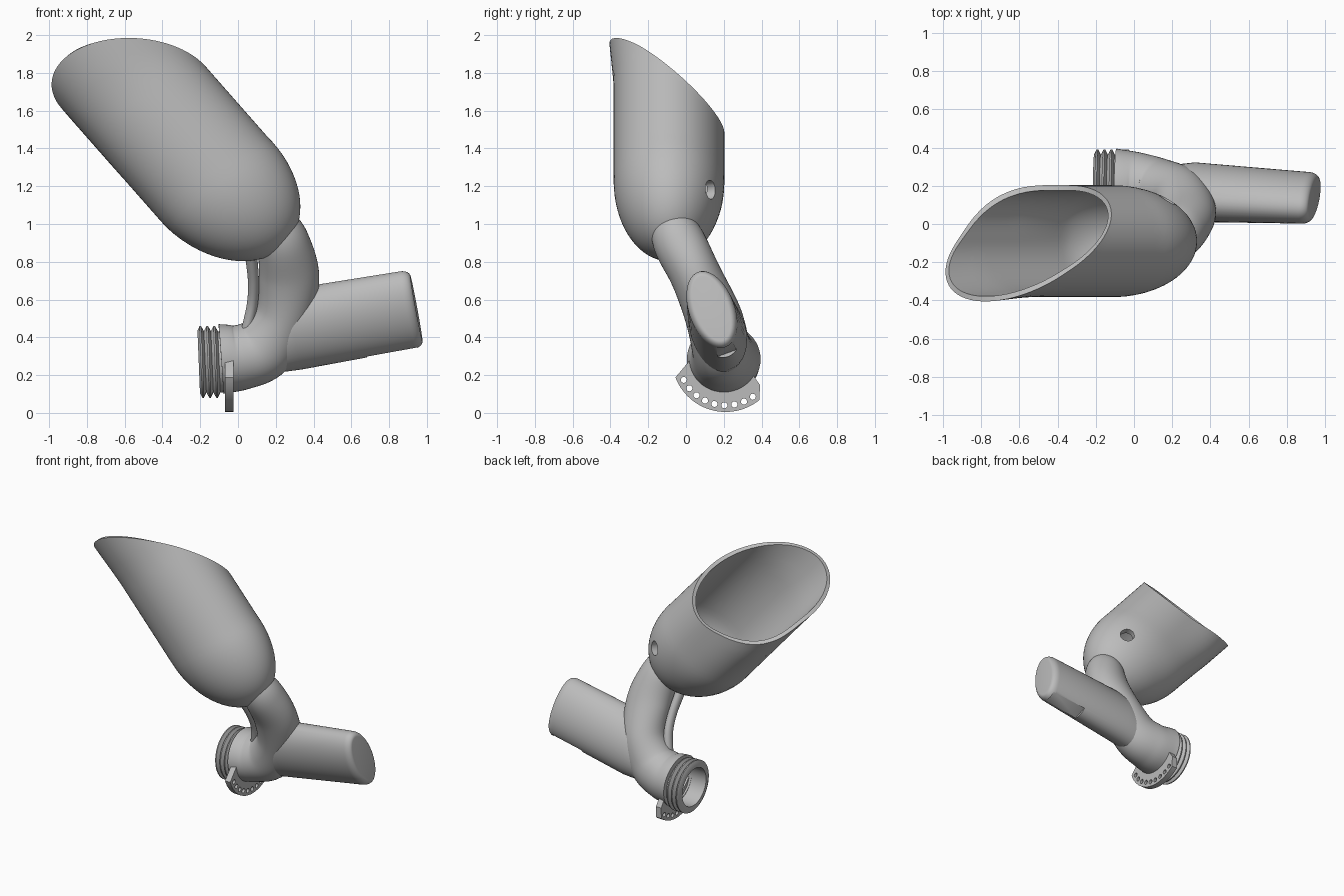
import bpy, bmesh, math
from mathutils import Vector

cube = bpy.data.objects.get("Cube")
if cube:
    bpy.data.objects.remove(cube, do_unlink=True)

grey = bpy.data.materials.new("plain_grey")
grey.use_nodes = True
grey.diffuse_color = (0.5, 0.5, 0.5, 1)
grey.node_tree.nodes["Principled BSDF"].inputs["Base Color"].default_value = grey.diffuse_color


def make(name, bm):
    bmesh.ops.recalc_face_normals(bm, faces=bm.faces)
    mesh = bpy.data.meshes.new(name)
    bm.to_mesh(mesh)
    bm.free()
    mesh.materials.append(grey)
    ob = bpy.data.objects.new(name, mesh)
    bpy.context.collection.objects.link(ob)
    return ob


def loft(name, rings, caps=True):
    """Skin rings of points; without caps the last ring joins the first."""
    bm = bmesh.new()
    rows = [[bm.verts.new(p) for p in ring] for ring in rings]
    n = len(rows[0])
    pairs = list(zip(rows, rows[1:]))
    if caps:
        bm.faces.new(rows[0])
        bm.faces.new(rows[-1])
    else:
        pairs.append((rows[-1], rows[0]))
    for lo, hi in pairs:
        for i in range(n):
            j = (i + 1) % n
            bm.faces.new((lo[i], lo[j], hi[j], hi[i]))
    return make(name, bm)


def angles(n):
    return [2 * math.pi * i / n for i in range(n)]


def ellipse(c, u, v, ru, rv, n=48):
    return [c + u * ru * math.cos(a) + v * rv * math.sin(a) for a in angles(n)]


def smooth_path(keys, steps=8):
    """Catmull-Rom interpolation of tuples."""
    keys = [Vector(k) for k in keys]
    ext = [2 * keys[0] - keys[1]] + keys + [2 * keys[-1] - keys[-2]]
    out = []
    for a, b, c, d in zip(ext, ext[1:], ext[2:], ext[3:]):
        for i in range(steps):
            t = i / steps
            out.append(0.5 * (2 * b + (c - a) * t + (2 * a - 5 * b + 4 * c - d) * t**2
                              + (3 * b - a - 3 * c + d) * t**3))
    return out + [keys[-1]]


def sweep(name, keys, n=48):
    """Sweep an ellipse along keys of (x, y, z, depth radius, side radius)."""
    pts = smooth_path(keys)
    rings = []
    for i, p in enumerate(pts):
        t = Vector((pts[min(i + 1, len(pts) - 1)] - pts[max(i - 1, 0)])[:3]).normalized()
        u = Vector((0, 1, 0))
        u = (u - t * u.dot(t)).normalized()
        rings.append(ellipse(Vector(p[:3]), u, t.cross(u), p[3], p[4], n))
    return loft(name, rings)


def rod(name, start, end, r, n=32):
    start, end = Vector(start), Vector(end)
    t = (end - start).normalized()
    u = t.orthogonal().normalized()
    return loft(name, [ellipse(c, u, t.cross(u), r, r, n) for c in (start, end)])


def cut(ob, cutter):
    mod = ob.modifiers.new("cut", 'BOOLEAN')
    mod.operation = 'DIFFERENCE'
    mod.solver = 'EXACT'
    mod.object = cutter
    bpy.context.view_layer.objects.active = ob
    bpy.ops.object.modifier_apply(modifier=mod.name)
    bpy.data.objects.remove(cutter, do_unlink=True)


# Open cup with a slanted rim, along a leaning axis
AXIS = Vector((-0.66, 0, 0.75))
SIDE = Vector((0.75, 0, 0.66))
BACK = Vector((0, 1, 0))


def cup_point(s, a, wall=0.0):
    floor = 0.5 + 6 * wall
    q = min(1, max(0, (s - floor) / (1 - floor)))
    k = math.sqrt(1 - (1 - q) ** 2)
    # the back corner away from the neck grows squarer towards the rim
    if math.pi / 2 < a < math.pi:
        k *= 1 + 0.15 * min(1, max(0, (s - 0.8) / 0.6)) * math.sin(2 * a) ** 2
    w = 0.724 + 0.035 * (1 - q) + (0.36 - wall) * k * math.cos(a)
    y = -0.09 - 0.08 * max(0, s - 1.7) + (0.293 - wall) * k * math.sin(a)
    return AXIS * s + SIDE * w + BACK * y


def cup_ring(t, wall=0.0):
    base = 0.501 + 6 * wall
    ring = []
    for a in angles(72):
        rim = 1.66 + 0.358 * math.cos(a - math.radians(242))
        ring.append(cup_point(base + (rim - base) * t, a, wall))
    return ring


levels = [(i / 28) ** 2 for i in range(29)]
cup = loft("cup", [cup_ring(t) for t in levels] + [cup_ring(t, 0.027) for t in reversed(levels)])
hole = cup_point(0.775, math.radians(58))
out = (SIDE * 0.4 + BACK * 0.9 - AXIS * 0.15).normalized()
cut(cup, rod("hole_cutter", hole - out * 0.12, hole + out * 0.1, 0.05))

# Bent neck from the socket up to the cup
neck = sweep("neck", [
    (-0.09, 0.2, 0.285, 0.195, 0.185),
    (0.02, 0.2, 0.295, 0.175, 0.172),
    (0.14, 0.185, 0.35, 0.155, 0.17),
    (0.24, 0.145, 0.51, 0.15, 0.152),
    (0.27, 0.055, 0.72, 0.135, 0.16),
    (0.24, -0.035, 0.9, 0.138, 0.14),
    (0.2, -0.08, 1.0, 0.115, 0.115)])
cut(neck, rod("bore_cutter", (-0.3, 0.2, 0.27), (0.06, 0.2, 0.28), 0.14, 48))

# Threaded socket with three ridges
profile = [(-0.06, 0.14), (-0.06, 0.16)]
for i in range(3):
    x = -0.1 - 0.037 * i
    profile += [(x, 0.162), (x - 0.014, 0.19), (x - 0.022, 0.19)]
profile += [(-0.208, 0.165), (-0.208, 0.14)]
thread = loft("threaded_socket", [
    [Vector((x - 0.04 * r * math.sin(a), 0.2 + r * math.cos(a), 0.27 + r * math.sin(a)))
     for a in angles(64)] for x, r in profile], caps=False)

# Slanted oval handle, tapering into the neck, with a rounded end
along = Vector((1, -0.05, 0.17)).normalized()
tall = Vector((0, -0.34, 0.94))
tall = (tall - along * tall.dot(along)).normalized()
wide = along.cross(tall)
start, end = Vector((0.3, 0.167, 0.442)), Vector((0.94, 0.135, 0.552))
rings = [ellipse(Vector((0.12, 0.18, 0.34)), tall, wide, 0.14, 0.12),
         ellipse(start, tall, wide, 0.223, 0.145)]
for i in range(9):
    a = math.pi / 2 * i / 8
    inset = 0.035 * (1 - math.cos(a))
    rings.append(ellipse(end + along * (0.05 * math.sin(a) - 0.045),
                         tall, wide, 0.217 - inset, 0.121 - inset))
handle = loft("handle", rings)

# Shallow flat along the underside of the handle
mid = start.lerp(end, 0.54) - tall * 0.25
notch = loft("notch_cutter", [
    [c + tall * h + wide * w for h, w in ((-0.05, -0.1), (0.05, -0.1), (0.05, 0.1), (-0.05, 0.1))]
    for c in (mid, mid + along * 0.27)])
cut(handle, notch)

# Curved flange with a row of holes
hub = Vector((0, 0.21, 0.29))


def polar(x, r, deg):
    a = math.radians(deg)
    return hub + Vector((x, r * math.cos(a), r * math.sin(a)))


outline = [(0.285, 201 + 4 * i) for i in range(28)] + [(0.23, 322), (0.16, 330), (0.16, 260), (0.18, 180)]
flange = loft("index_flange", [[polar(x, r, d) for r, d in outline] for x in (-0.068, -0.025)])
for i in range(9):
    d = 207.5 + 12.2 * i
    cut(flange, rod("pin_cutter", polar(-0.12, 0.25, d), polar(0.03, 0.25, d), 0.016, 16))

# Slim brace between the socket and the cup
brace = sweep("brace", [
    (0.045, 0.14, 0.43, 0.035, 0.03),
    (0.075, 0.1, 0.57, 0.035, 0.029),
    (0.082, 0.04, 0.69, 0.035, 0.029),
    (0.07, -0.04, 0.83, 0.04, 0.032)], 20)

for ob in (cup, neck, thread, handle, flange, brace):
    ob.data.shade_smooth()
    ob.data.set_sharp_from_angle(angle=math.radians(35))
